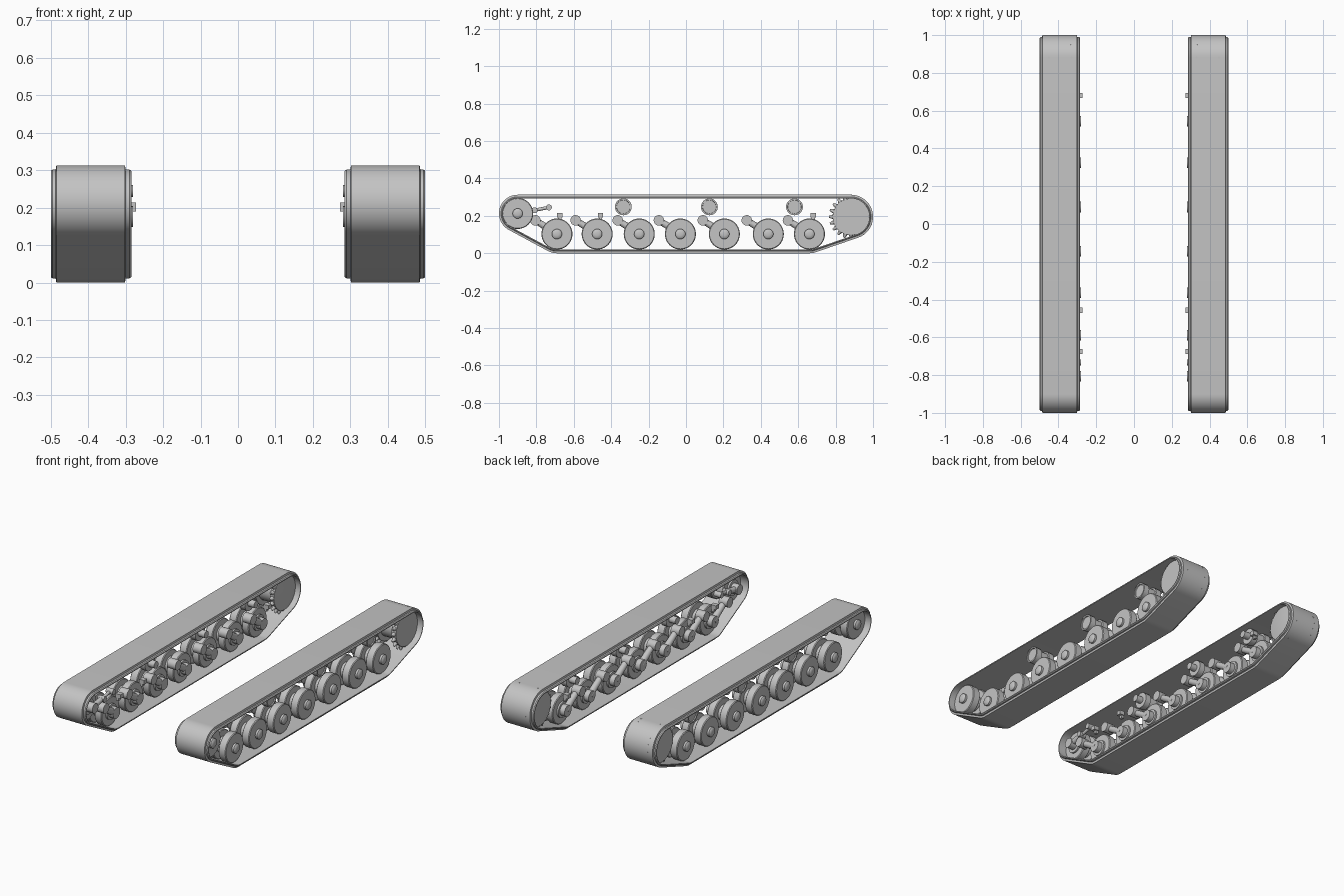
import bpy
import bmesh
from math import atan2, acos, cos, sin, pi, hypot, ceil, radians
from mathutils import Matrix, Vector

cube = bpy.data.objects.get("Cube")
if cube:
    bpy.data.objects.remove(cube, do_unlink=True)

GREY = (0.55, 0.55, 0.55, 1)
steel = bpy.data.materials.new("light grey steel")
steel.use_nodes = True
steel.diffuse_color = GREY
steel.node_tree.nodes["Principled BSDF"].inputs["Base Color"].default_value = GREY


def finish(bm, name, side):
    """Place a part on one side and give it crisp smooth shading."""
    bmesh.ops.scale(bm, vec=(side, 1, 1), verts=bm.verts)
    bmesh.ops.recalc_face_normals(bm, faces=bm.faces)
    mesh = bpy.data.meshes.new(name)
    bm.to_mesh(mesh)
    bm.free()
    mesh.materials.append(steel)
    mesh.shade_smooth()
    mesh.set_sharp_from_angle(angle=radians(32))
    obj = bpy.data.objects.new(name, mesh)
    bpy.context.collection.objects.link(obj)


def skin(bm, rings):
    """Join a closed loop of equally sized rings with quads."""
    for a, b in zip(rings, rings[1:] + rings[:1]):
        for i in range(len(a)):
            j = (i + 1) % len(a)
            bm.faces.new((a[i], a[j], b[j], b[i]))


def lathe(bm, profile, y, z, segs=40):
    """Spin an (x, radius) profile around a sideways axle."""
    rows = []
    for x, r in profile:
        rows.append([bm.verts.new((x, y + r * cos(2 * pi * k / segs), z + r * sin(2 * pi * k / segs)))
                     for k in range(segs)])
    for a, b in zip(rows, rows[1:]):
        for i in range(segs):
            j = (i + 1) % segs
            bm.faces.new((a[i], a[j], b[j], b[i]))
    bm.faces.new(rows[0])
    bm.faces.new(rows[-1])


def rod(bm, a, b, r1, r2, segs=16):
    a, b = Vector(a), Vector(b)
    turn = (b - a).to_track_quat('Z', 'Y').to_matrix().to_4x4()
    bmesh.ops.create_cone(bm, cap_ends=True, segments=segs, radius1=r1, radius2=r2,
                          depth=(b - a).length, matrix=Matrix.Translation((a + b) / 2) @ turn)


def box(bm, centre, size):
    bmesh.ops.create_cube(bm, size=1, matrix=Matrix.Translation(centre) @ Matrix.Diagonal((*size, 1)))


def twin_wheel(r, core, hub):
    """Two discs on a core, with a rounded hub cap on the outside."""
    return [(0.325, core), (0.335, core), (0.335, r - 0.004), (0.339, r), (0.376, r), (0.38, r - 0.004),
            (0.38, core), (0.415, core), (0.415, r - 0.004), (0.419, r), (0.458, r), (0.462, r - 0.004),
            (0.462, hub), (0.474, hub), (0.479, hub * 0.8), (0.482, hub * 0.4)]


# Guide circles (y, z, radius) wrapped by the belt
IDLER = (-0.9, 0.213, 0.1)
SPROCKET = (0.882, 0.195, 0.118)
WHEELS = (-0.69, -0.475, -0.25, -0.03, 0.205, 0.44, 0.66)
WHEEL_Z = 0.103
LOOP = [IDLER, (WHEELS[0], WHEEL_Z, WHEEL_Z), (WHEELS[-1], WHEEL_Z, WHEEL_Z), SPROCKET]
# Belt section: x and depth below the tread surface
SECTION = [(0.302, 0), (0.485, 0), (0.487, 0.011), (0.495, 0.011), (0.5, 0.015),
           (0.5, 0.02), (0.285, 0.02), (0.285, 0.015), (0.29, 0.011), (0.3, 0.011)]


def belt_stations():
    """Circle and outward angle for every station along the belt."""
    angles = []
    for a, b in zip(LOOP, LOOP[1:] + LOOP[:1]):
        dy, dz = b[0] - a[0], b[1] - a[1]
        angles.append(atan2(dz, dy) - acos((a[2] - b[2]) / hypot(dy, dz)))
    stations = []
    for i, circle in enumerate(LOOP):
        start = angles[i - 1]
        sweep = (angles[i] - start) % (2 * pi)
        n = max(3, ceil(sweep / 0.12))
        stations += [(circle, start + sweep * k / n) for k in range(n + 1)]
    return stations


for side, label in ((1, "left"), (-1, "right")):
    # Belt
    bm = bmesh.new()
    rings = []
    for (y, z, r), t in belt_stations():
        rings.append([bm.verts.new((x, y + (r - d) * cos(t), z + (r - d) * sin(t))) for x, d in SECTION])
    skin(bm, rings)
    finish(bm, label + "_track_belt", side)

    # Road wheels with trailing arms
    for n, y in enumerate(WHEELS, 1):
        bm = bmesh.new()
        lathe(bm, twin_wheel(0.083, 0.045, 0.027), y, WHEEL_Z)
        finish(bm, f"{label}_road_wheel_{n}", side)
        bm = bmesh.new()
        py, pz = y - 0.115, 0.176
        rod(bm, (0.313, y, WHEEL_Z), (0.313, py, pz), 0.02, 0.017)
        rod(bm, (0.295, y, WHEEL_Z), (0.336, y, WHEEL_Z), 0.032, 0.032, 24)
        rod(bm, (0.281, py, pz), (0.335, py, pz), 0.028, 0.028, 24)
        finish(bm, f"{label}_swing_arm_{n}", side)

    # Front idler and its tensioner
    bm = bmesh.new()
    lathe(bm, twin_wheel(0.083, 0.045, 0.027), IDLER[0], IDLER[1])
    finish(bm, label + "_idler_wheel", side)
    bm = bmesh.new()
    rod(bm, (0.285, IDLER[0], IDLER[1]), (0.336, IDLER[0], IDLER[1]), 0.028, 0.028, 24)
    rod(bm, (0.305, IDLER[0], IDLER[1]), (0.305, -0.8, 0.232), 0.017, 0.014)
    rod(bm, (0.305, -0.82, 0.228), (0.305, -0.735, 0.245), 0.009, 0.009)
    rod(bm, (0.281, -0.733, 0.245), (0.325, -0.733, 0.245), 0.016, 0.016)
    rod(bm, (0.285, -0.81, 0.23), (0.325, -0.81, 0.23), 0.016, 0.016)
    finish(bm, label + "_track_tensioner", side)

    # Drive sprocket with two toothed rings
    bm = bmesh.new()
    y, z, reach = SPROCKET
    lathe(bm, [(0.31, 0.04), (0.318, 0.098), (0.345, 0.098), (0.345, 0.07), (0.435, 0.07),
               (0.435, 0.098), (0.465, 0.098)], y, z, 48)
    for x in (0.331, 0.45):
        for k in range(20):
            c, s = cos(2 * pi * k / 20), sin(2 * pi * k / 20)
            rod(bm, (x, y + 0.092 * c, z + 0.092 * s), (x, y + reach * c, z + reach * s), 0.014, 0.005, 10)
    finish(bm, label + "_drive_sprocket", side)

    # Return rollers
    for n, y in enumerate((-0.335, 0.125, 0.58), 1):
        bm = bmesh.new()
        lathe(bm, [(0.29, 0.02), (0.33, 0.02), (0.33, 0.045), (0.365, 0.045), (0.365, 0.035),
                   (0.415, 0.035), (0.415, 0.045), (0.45, 0.045), (0.45, 0.037), (0.444, 0.036)],
              y, 0.248, 32)
        finish(bm, f"{label}_return_roller_{n}", side)

    # Bump stops above the end wheels
    for n, y in enumerate((-0.675, -0.457, 0.68), 1):
        bm = bmesh.new()
        box(bm, (0.288, y, 0.202), (0.032, 0.028, 0.024))
        box(bm, (0.295, y, 0.183), (0.016, 0.018, 0.02))
        finish(bm, f"{label}_bump_stop_{n}", side)
